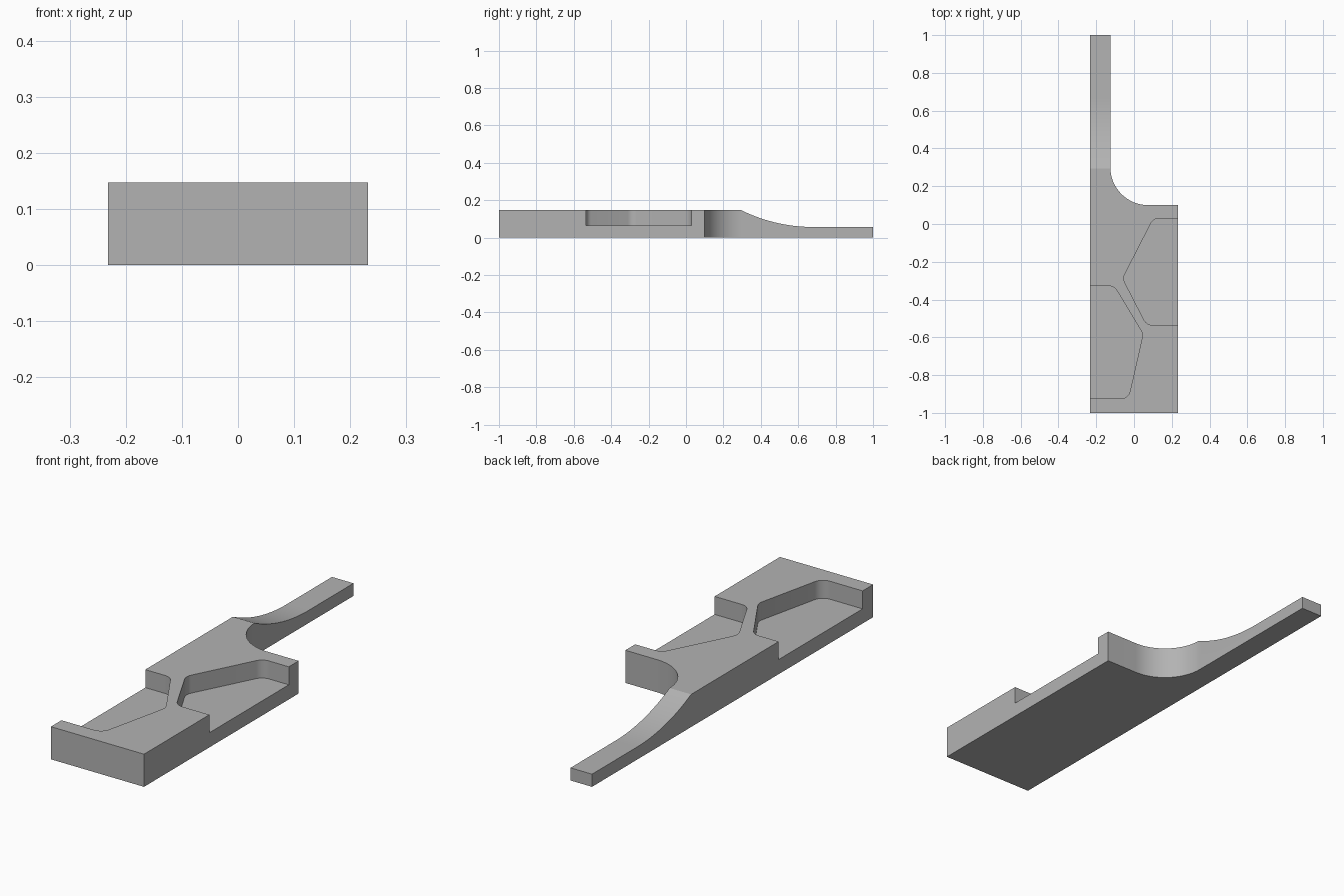
import bpy, bmesh, math
from mathutils import Vector

cube = bpy.data.objects.get("Cube")
if cube:
    bpy.data.objects.remove(cube, do_unlink=True)

W, H = 0.232, 0.147          # half width, body height
FLOOR, TIP = 0.066, 0.057    # pocket floor, handle thickness

grey = bpy.data.materials.new("plain grey")
grey.use_nodes = True
color = (0.45, 0.45, 0.45, 1)
grey.diffuse_color = color
grey.node_tree.nodes["Principled BSDF"].inputs["Base Color"].default_value = color


def rounded(corners, steps=10):
    """Outline from (x, y, radius) corners, with tangent arcs."""
    out = []
    for i, (x, y, r) in enumerate(corners):
        p = Vector((x, y))
        if not r:
            out.append(p)
            continue
        a = (Vector(corners[i - 1][:2]) - p).normalized()
        b = (Vector(corners[(i + 1) % len(corners)][:2]) - p).normalized()
        half = a.angle(b) / 2
        centre = p + (a + b).normalized() * r / math.sin(half)
        start = p + a * r / math.tan(half) - centre
        end = p + b * r / math.tan(half) - centre
        sweep = math.pi - 2 * half
        for k in range(steps + 1):
            t = k / steps
            v = (start * math.sin((1 - t) * sweep) + end * math.sin(t * sweep)) / math.sin(sweep)
            out.append(centre + v)
    return out


def prism(name, points, place, depth):
    """Extrude a flat outline; place maps (u, v) to a 3D point."""
    bm = bmesh.new()
    face = bm.faces.new([bm.verts.new(place(*p)) for p in points])
    new = bmesh.ops.extrude_face_region(bm, geom=[face])["geom"]
    bmesh.ops.translate(bm, vec=depth, verts=[v for v in new if isinstance(v, bmesh.types.BMVert)])
    bmesh.ops.recalc_face_normals(bm, faces=bm.faces)
    mesh = bpy.data.meshes.new(name)
    bm.to_mesh(mesh)
    bm.free()
    mesh.materials.append(grey)
    obj = bpy.data.objects.new(name, mesh)
    bpy.context.collection.objects.link(obj)
    return obj


# Body and handle outline with the big concave fillet
body = prism("body_with_handle", rounded([
    (-W, -1, 0), (W, -1, 0), (W, 0.10, 0), (-0.125, 0.10, 0.2),
    (-0.125, 1, 0), (-W, 1, 0)], 24), lambda x, y: (x, y, 0), (0, 0, H))

# Side pockets, open at the edges
R = 0.05
pockets = {
    "right_pocket_cutter": [(W + 0.1, 0.03, 0), (0.103, 0.03, R), (-0.06, -0.288, R),
                            (0.067, -0.535, R), (W + 0.1, -0.535, 0)],
    "left_pocket_cutter": [(-W - 0.1, -0.328, 0), (-0.105, -0.328, R), (0.048, -0.582, R),
                           (-0.03, -0.925, R), (-W - 0.1, -0.925, 0)],
}
cutters = [prism(n, rounded(c), lambda x, y: (x, y, FLOOR), (0, 0, 0.2))
           for n, c in pockets.items()]

# Scooped top of the handle: an arc that runs out into a flat
y0, y1 = 0.295, 0.68
drop = H - TIP
radius = ((y1 - y0) ** 2 + drop ** 2) / (2 * drop)
angle = math.asin((y1 - y0) / radius)
arc = []
for k in range(25):
    a = angle * (1 - k / 24)
    arc.append((y1 - radius * math.sin(a), TIP + radius * (1 - math.cos(a))))
cutters.append(prism("handle_scoop_cutter",
                     arc + [(1.1, TIP), (1.1, 0.3), (y0, 0.3)],
                     lambda y, z: (-0.4, y, z), (0.8, 0, 0)))

# Cut and discard the cutters
for cutter in cutters:
    mod = body.modifiers.new(cutter.name, "BOOLEAN")
    mod.operation = "DIFFERENCE"
    mod.solver = "EXACT"
    mod.object = cutter
    cutter.hide_render = True
bpy.context.view_layer.objects.active = body
body.select_set(True)
for cutter in cutters:
    bpy.ops.object.modifier_apply(modifier=cutter.name)
for cutter in cutters:
    bpy.data.objects.remove(cutter, do_unlink=True)
bpy.ops.object.shade_smooth_by_angle(angle=math.radians(20))
